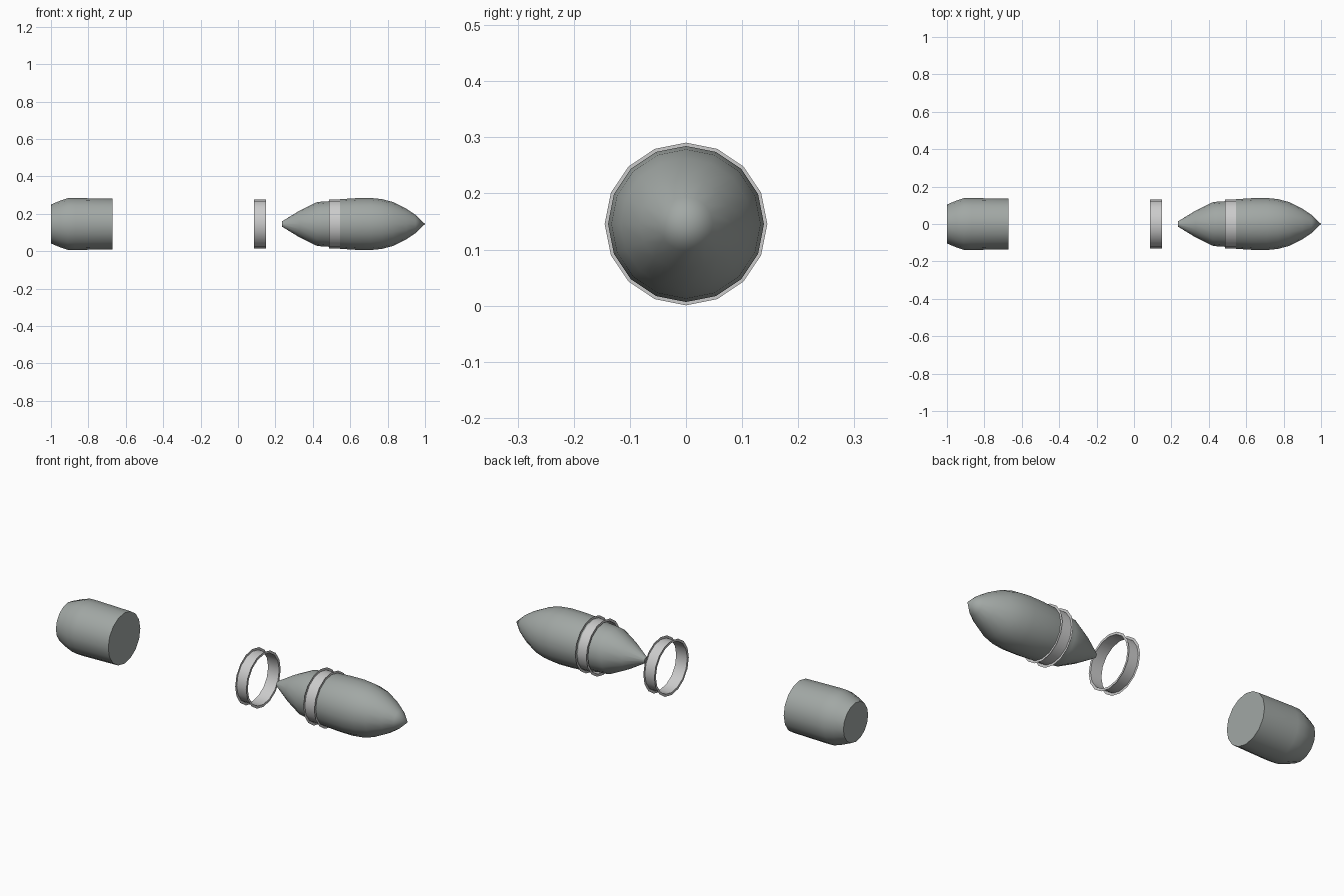
import bpy, bmesh, math

if "Cube" in bpy.data.objects:
    bpy.data.objects.remove(bpy.data.objects["Cube"])

SIDES = 16
AXIS_Z = 0.1455

dark = bpy.data.materials.new("dark_metal")
dark.diffuse_color = (0.36, 0.39, 0.375, 1)
dark.use_nodes = True
dark.node_tree.nodes["Principled BSDF"].inputs["Base Color"].default_value = dark.diffuse_color


def lathe(name, profile, mat=None, cap=True, angle=40):
    """Revolve (x, radius) points around the long axis."""
    bm = bmesh.new()
    rings = []
    for x, r in profile:
        if r == 0:
            rings.append([bm.verts.new((x, 0, AXIS_Z))] * SIDES)
            continue
        rings.append([bm.verts.new((x, r * math.cos(2 * math.pi * i / SIDES),
                                    AXIS_Z + r * math.sin(2 * math.pi * i / SIDES)))
                      for i in range(SIDES)])
    for a, b in zip(rings, rings[1:]):
        for i in range(SIDES):
            j = (i + 1) % SIDES
            bm.faces.new(list(dict.fromkeys((a[i], b[i], b[j], a[j]))))
    if cap:
        for ring in (rings[0], rings[-1]):
            if ring[0] is not ring[1]:
                bm.faces.new(ring)
    bmesh.ops.recalc_face_normals(bm, faces=bm.faces)
    me = bpy.data.meshes.new(name)
    bm.to_mesh(me)
    bm.free()
    ob = bpy.data.objects.new(name, me)
    bpy.context.collection.objects.link(ob)
    if mat:
        me.materials.append(mat)
    bpy.ops.object.select_all(action='DESELECT')
    ob.select_set(True)
    bpy.context.view_layer.objects.active = ob
    bpy.ops.object.shade_smooth_by_angle(angle=math.radians(angle))
    return ob


# pointed body with tapered tail
lathe("pointed_body", [
    (0.235, 0.014), (0.33, 0.072), (0.42, 0.116), (0.45, 0.120), (0.49, 0.122),
    (0.55, 0.133), (0.63, 0.138), (0.71, 0.139), (0.77, 0.133), (0.83, 0.117),
    (0.90, 0.082), (0.95, 0.048), (1.0, 0)], dark)

# closed rear canister
lathe("rear_canister", [
    (-1.0, 0.104), (-0.95, 0.125), (-0.91, 0.138), (-0.87, 0.139),
    (-0.67, 0.135)], dark)

# channel-shaped bands, open outwards with thin flanges
for name, x in (("loose_band", 0.085), ("body_band", 0.486)):
    lathe(name, [(x, 0.145), (x, 0.132), (x + 0.065, 0.132), (x + 0.065, 0.145)],
          cap=False)
